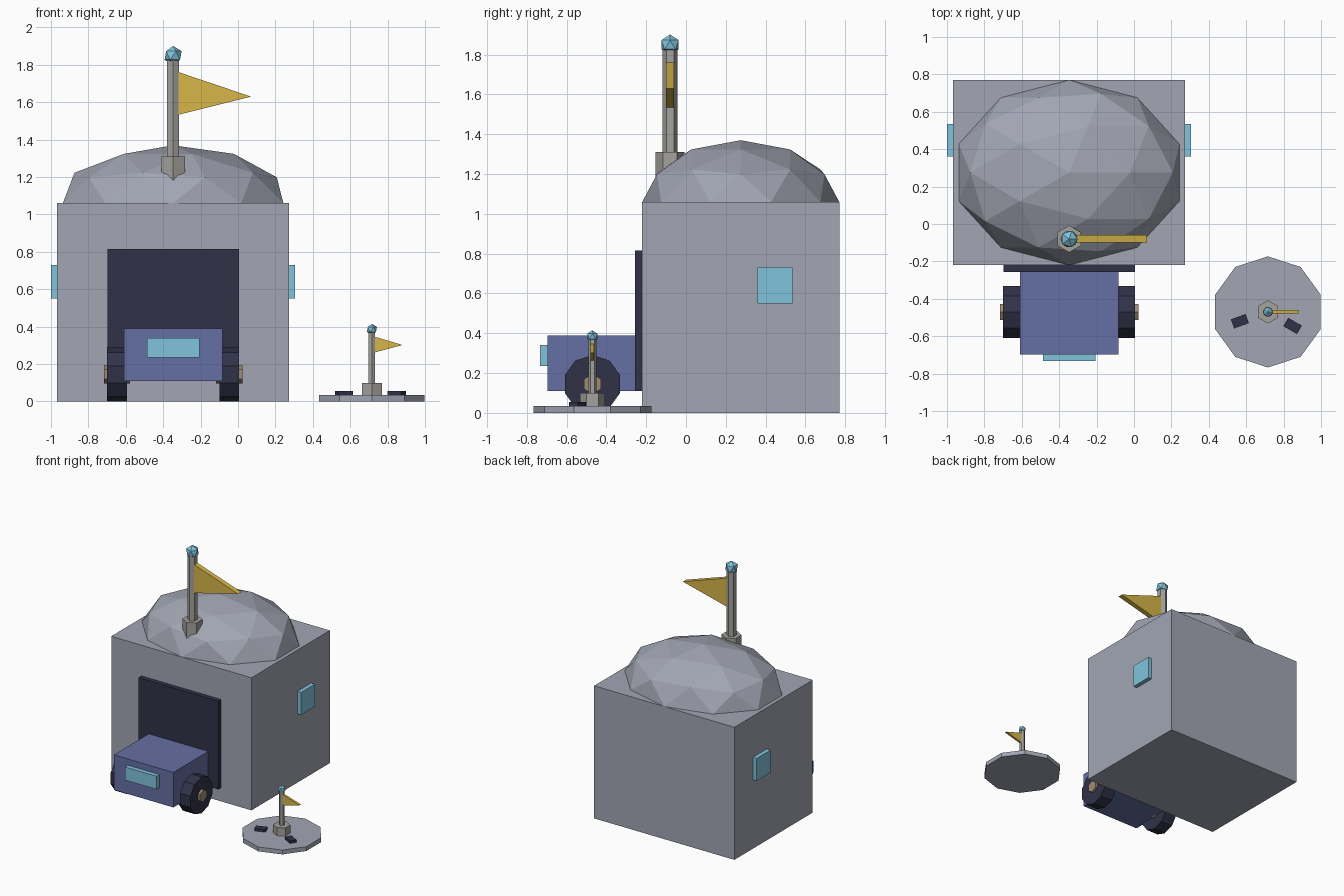
import bpy, bmesh
from math import radians
from mathutils import Matrix, Vector

if "Cube" in bpy.data.objects:
    bpy.data.objects.remove(bpy.data.objects["Cube"])


def material(name, rgb):
    m = bpy.data.materials.new(name)
    m.diffuse_color = (*rgb, 1)
    m.use_nodes = True
    m.node_tree.nodes["Principled BSDF"].inputs["Base Color"].default_value = m.diffuse_color
    return m


STONE = material("stone", (0.36, 0.38, 0.45))
METAL = material("metal", (0.37, 0.36, 0.34))
NAVY = material("navy", (0.03, 0.032, 0.065))
BLUE = material("blue", (0.13, 0.16, 0.37))
GLASS = material("glass", (0.22, 0.55, 0.72))
YELLOW = material("yellow", (0.68, 0.47, 0.065))
TAN = material("tan", (0.35, 0.26, 0.17))


def finish(name, bm, mat):
    bmesh.ops.recalc_face_normals(bm, faces=bm.faces)
    mesh = bpy.data.meshes.new(name)
    bm.to_mesh(mesh)
    bm.free()
    mesh.materials.append(mat)
    ob = bpy.data.objects.new(name, mesh)
    bpy.context.collection.objects.link(ob)
    return ob


def box(name, lo, hi, mat, turn=0):
    lo, hi = Vector(lo), Vector(hi)
    bm = bmesh.new()
    bmesh.ops.create_cube(bm, size=1, matrix=Matrix.Translation((lo + hi) / 2)
                          @ Matrix.Rotation(radians(turn), 4, 'Z')
                          @ Matrix.Diagonal((*(hi - lo), 1)))
    return finish(name, bm, mat)


def prism(name, centre, r, depth, sides, mat, along_x=False):
    rot = Matrix.Identity(4)
    if along_x:
        rot = Matrix.Rotation(radians(90), 4, 'Y') @ Matrix.Rotation(radians(90), 4, 'Z')
    bm = bmesh.new()
    bmesh.ops.create_cone(bm, cap_ends=True, segments=sides, radius1=r, radius2=r,
                          depth=depth, matrix=Matrix.Translation(centre) @ rot)
    return finish(name, bm, mat)


def ico(name, centre, radii, level, mat):
    bm = bmesh.new()
    bmesh.ops.create_icosphere(bm, subdivisions=level, radius=1,
                               matrix=Matrix.Translation(centre) @ Matrix.Diagonal((*radii, 1)))
    return finish(name, bm, mat)


def pennant(name, points, y, half, mat):
    bm = bmesh.new()
    face = bm.faces.new([bm.verts.new((x, y - half, z)) for x, z in points])
    ext = bmesh.ops.extrude_face_region(bm, geom=[face], use_keep_orig=True)
    bmesh.ops.translate(bm, vec=(0, 2 * half, 0),
                        verts=[g for g in ext["geom"] if isinstance(g, bmesh.types.BMVert)])
    return finish(name, bm, mat)


def flagpole(prefix, x, y, base, base_r, pole_r, ball_z, ball_r, flag, half):
    z0, z1 = base
    prism(prefix + "_socket", (x, y, (z0 + z1) / 2), base_r, z1 - z0, 6, METAL)
    prism(prefix + "_pole", (x, y, (z0 + ball_z) / 2), pole_r, ball_z - z0, 6, METAL)
    ico(prefix + "_finial", (x, y, ball_z), (ball_r,) * 3, 1, GLASS)
    pennant(prefix + "_flag", flag, y, half, YELLOW)


CX = -0.347  # centre line of the building and the vehicle

# Building: walls, faceted dome roof, door, side windows
box("walls", (-0.967, -0.22, 0), (0.273, 0.77, 1.06), STONE)
ico("dome_roof", (CX, 0.275, 1.06), (0.62, 0.495, 0.31), 2, STONE)
box("door", (CX - 0.352, -0.257, 0.11), (CX + 0.352, -0.21, 0.815), NAVY)
for s, side in ((-1, "left"), (1, "right")):
    x0, x1 = sorted((CX + s * 0.61, CX + s * 0.653))
    box(side + "_window", (x0, 0.36, 0.55), (x1, 0.535, 0.73), GLASS)

# Roof flag
flagpole("roof", CX, -0.08, (1.17, 1.31), 0.072, 0.037, 1.85, 0.051,
         [(-0.33, 1.765), (-0.33, 1.53), (0.07, 1.63)], 0.02)

# Vehicle: body, windshield, wheels with hubs
box("vehicle_body", (CX - 0.263, -0.697, 0.11), (CX + 0.263, -0.24, 0.39), BLUE)
box("windshield", (CX - 0.14, -0.733, 0.235), (CX + 0.14, -0.68, 0.34), GLASS)
for s, side in ((-1, "left"), (1, "right")):
    c = (CX + s * 0.3, -0.47, 0.145)
    prism(side + "_wheel", c, 0.146, 0.105, 10, NAVY, True)
    prism(side + "_hub", c, 0.05, 0.14, 6, TAN, True)

# Landing disc with its small flag and two footprints
prism("disc", (0.716, -0.47, 0.0175), 0.297, 0.035, 10, STONE)
for i, (x, y, turn) in enumerate(((0.566, -0.52, 20), (0.848, -0.545, -30))):
    box(f"footprint_{i + 1}", (x - 0.042, y - 0.026, 0.03), (x + 0.042, y + 0.026, 0.055), NAVY, turn)
flagpole("disc", 0.716, -0.47, (0.03, 0.10), 0.062, 0.02, 0.385, 0.03,
         [(0.73, 0.347), (0.73, 0.262), (0.88, 0.302)], 0.009)
